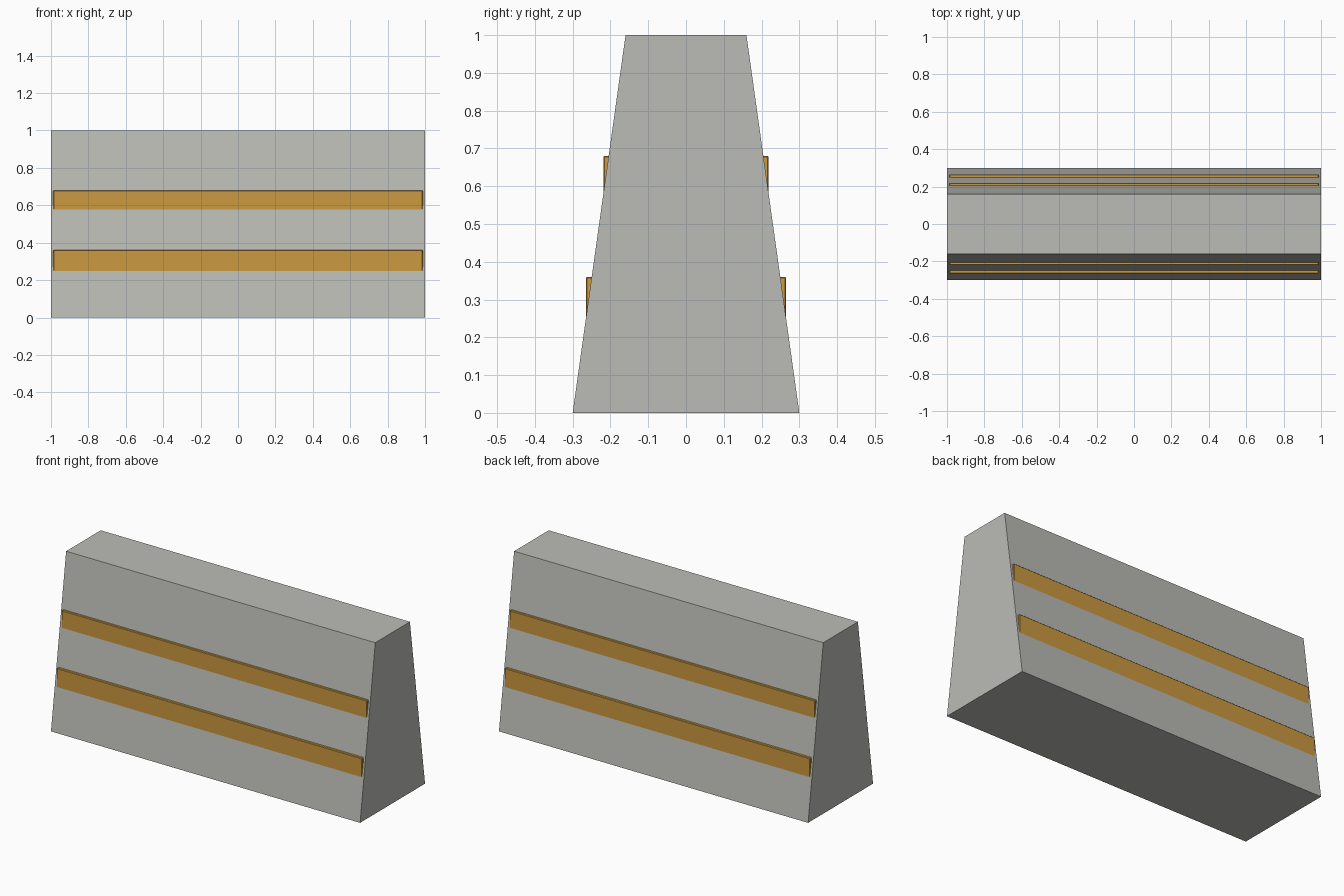
import bpy, bmesh

if "Cube" in bpy.data.objects:
    bpy.data.objects.remove(bpy.data.objects["Cube"])

def material(name, rgb):
    m = bpy.data.materials.new(name)
    m.diffuse_color = (*rgb, 1.0)
    m.use_nodes = True
    m.node_tree.nodes["Principled BSDF"].inputs["Base Color"].default_value = m.diffuse_color
    return m

concrete = material("concrete_grey", (0.50, 0.50, 0.47))
amber = material("amber_stripe", (0.60, 0.32, 0.05))

def extrude_x(name, profile, half_len, mat, bevel=0.0):
    """Extrude a (y, z) profile along x."""
    bm = bmesh.new()
    face = bm.faces.new([bm.verts.new((-half_len, y, z)) for y, z in profile])
    ext = bmesh.ops.extrude_face_region(bm, geom=[face])
    verts = [g for g in ext["geom"] if isinstance(g, bmesh.types.BMVert)]
    bmesh.ops.translate(bm, verts=verts, vec=(2 * half_len, 0, 0))
    bmesh.ops.recalc_face_normals(bm, faces=bm.faces)
    if bevel:
        bmesh.ops.bevel(bm, geom=list(bm.edges), offset=bevel, segments=1, affect='EDGES')
    me = bpy.data.meshes.new(name)
    bm.to_mesh(me)
    bm.free()
    me.materials.append(mat)
    ob = bpy.data.objects.new(name, me)
    bpy.context.collection.objects.link(ob)
    return ob

# tapered barrier body
extrude_x("barrier_body", [(-0.30, 0), (0.30, 0), (0.16, 1), (-0.16, 1)], 1.0, concrete)

# warning strips, sunk into the sloped faces on both sides
for label, y_out, z_top in (("lower", 0.265, 0.36), ("upper", 0.219, 0.68)):
    for side, s in (("front", -1), ("back", 1)):
        y_in, z_bot = y_out - 0.03, z_top - 0.12
        extrude_x(f"{label}_{side}_strip",
                  [(s * y_in, z_bot), (s * y_out, z_bot), (s * y_out, z_top), (s * y_in, z_top)],
                  0.988, amber, 0.003)
